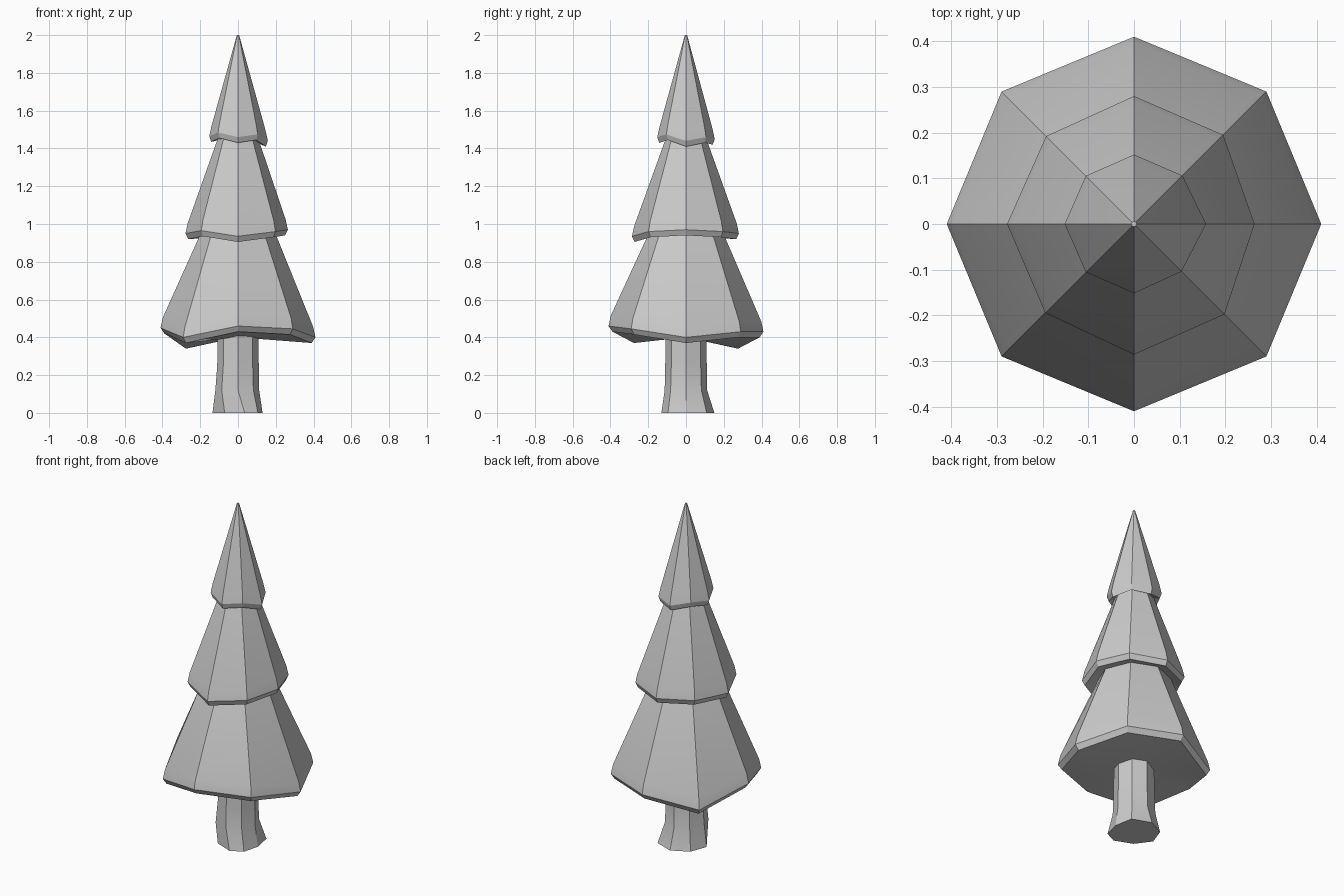
import bpy, bmesh
from math import sin, cos, pi, radians

if "Cube" in bpy.data.objects:
    bpy.data.objects.remove(bpy.data.objects["Cube"])

N = 8


def ring(bm, radii, heights, shift=(0, 0)):
    return [bm.verts.new((shift[0] + radii[i] * cos(2 * pi * i / N),
                          shift[1] + radii[i] * sin(2 * pi * i / N),
                          heights[i])) for i in range(N)]


def bridge(bm, a, b):
    for i in range(N):
        j = (i + 1) % N
        bm.faces.new((a[i], a[j], b[j], b[i]))


def finish(bm, name):
    bmesh.ops.recalc_face_normals(bm, faces=bm.faces)
    mesh = bpy.data.meshes.new(name)
    bm.to_mesh(mesh)
    bm.free()
    obj = bpy.data.objects.new(name, mesh)
    bpy.context.collection.objects.link(obj)
    bpy.ops.object.select_all(action='DESELECT')
    obj.select_set(True)
    bpy.context.view_layer.objects.active = obj
    bpy.ops.object.shade_smooth_by_angle(angle=radians(28))
    return obj


# Foliage tiers, bottom to top: uneven rim heights, rim radii, top radius and height
tiers = [
    ([.37, .40, .40, .34, .42, .37, .43, .415], [.41] * N, .20, .945),
    ([.94, .93, .92, .925, .92, .935, .905, .93],
     [.264, .276, .28, .272, .278, .275, .286, .28], .108, 1.45),
    ([1.41, 1.43, 1.42, 1.45, 1.435, 1.455, 1.43, 1.445],
     [.158, .15, .152, .149, .152, .149, .152, .147], .006, 2.0),
]
bm = bmesh.new()
prev = None
for low, rad, r_top, z_top in tiers:
    inset = .04 * rad[0] + .004
    bottom = ring(bm, [r - inset for r in rad], low)
    rim = ring(bm, rad, [z + .03 for z in low])
    shoulder = ring(bm, [r - .012 for r in rad], [z + .085 for z in low])
    top = ring(bm, [r_top] * N, [z_top] * N)
    if prev:
        bridge(bm, prev, bottom)
    else:
        # Underside of the lowest branches
        centre = bm.verts.new((0, 0, .40))
        for i in range(N):
            bm.faces.new((centre, bottom[(i + 1) % N], bottom[i]))
    bridge(bm, bottom, rim)
    bridge(bm, rim, shoulder)
    bridge(bm, shoulder, top)
    prev = top
bm.faces.new(prev)
finish(bm, "foliage")

# Trunk with a flared, slightly uneven foot
bm = bmesh.new()
foot = ring(bm, [.13, .155, .15, .14, .135, .125, .13, .135], [0] * N)
ankle = ring(bm, [.112, .115, .112, .115, .12, .122, .113, .115], [.12] * N)
middle = ring(bm, [.11] * N, [.25] * N)
upper = ring(bm, [.108] * N, [.46] * N)
for v, dx in ((foot[6], .035), (foot[5], .018), (foot[7], .01)):
    v.co.x += dx
for a, b in ((foot, ankle), (ankle, middle), (middle, upper)):
    bridge(bm, a, b)
bm.faces.new(foot)
bm.faces.new(upper)
finish(bm, "trunk")
